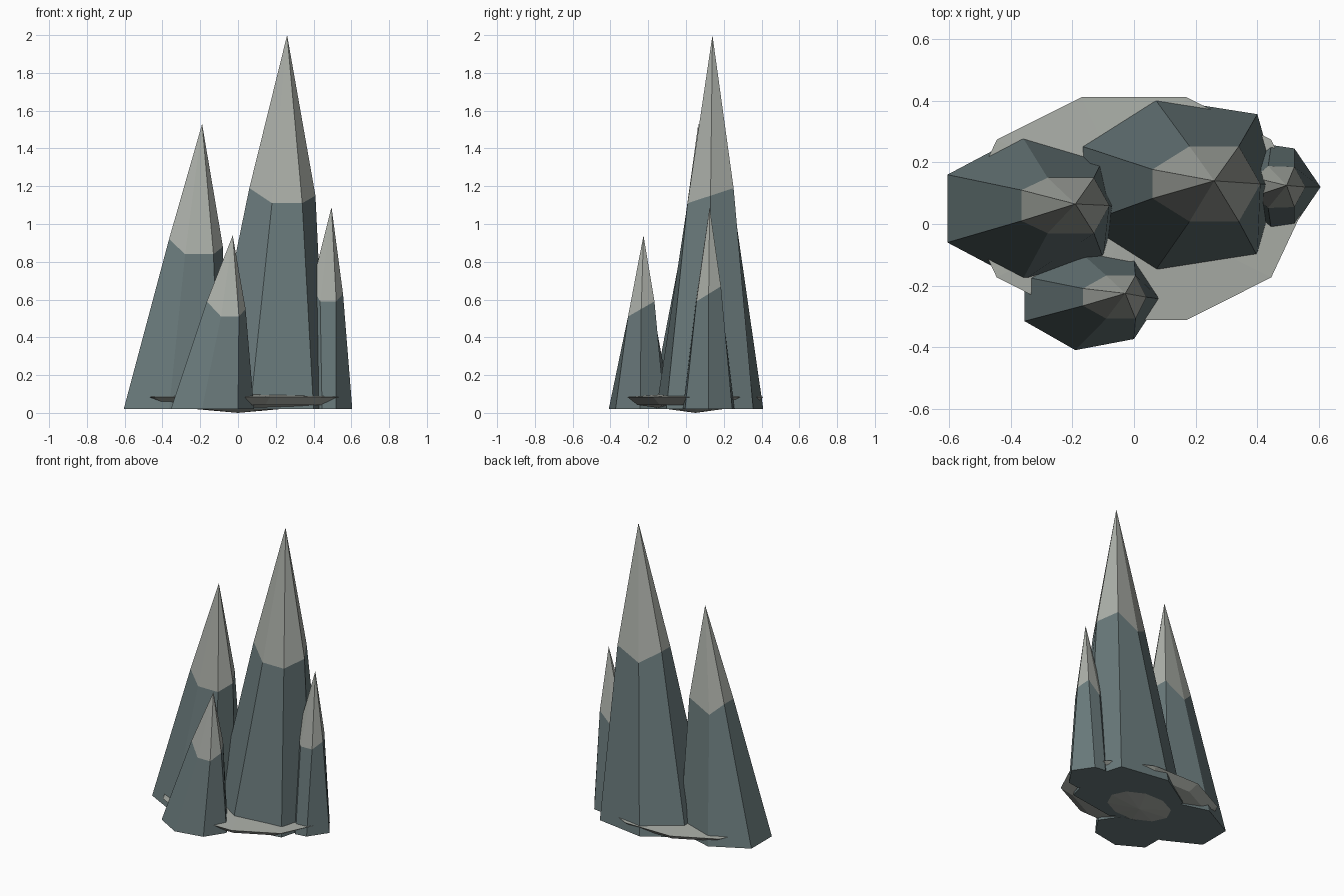
import bpy, bmesh, math

cube = bpy.data.objects.get("Cube")
if cube:
    bpy.data.objects.remove(cube, do_unlink=True)


def make_material(name, rgb):
    mat = bpy.data.materials.new(name)
    mat.use_nodes = True
    color = (*rgb, 1.0)
    mat.diffuse_color = color
    mat.node_tree.nodes["Principled BSDF"].inputs["Base Color"].default_value = color
    return mat


ROCK = make_material("slate grey rock", (0.14, 0.19, 0.195))
PALE = make_material("pale grey stone", (0.40, 0.42, 0.385))


def loft(name, rings, start=None, end=None, pale_from=0):
    """Skin equal rings; close each end with a point, or a flat face if none."""
    bm = bmesh.new()
    loops = [[bm.verts.new(p) for p in ring] for ring in rings]
    count = len(loops[0])
    pairs = [(i, (i + 1) % count) for i in range(count)]
    for level, (low, high) in enumerate(zip(loops, loops[1:])):
        for i, j in pairs:
            face = bm.faces.new((low[i], low[j], high[j], high[i]))
            face.material_index = int(level >= pale_from)
    for tip, loop, level in ((start, loops[0], 0), (end, loops[-1], len(loops) - 1)):
        if tip is None:
            faces = [bm.faces.new(loop)]
        else:
            point = bm.verts.new(tip)
            faces = [bm.faces.new((loop[i], loop[j], point)) for i, j in pairs]
        for face in faces:
            face.material_index = int(level >= pale_from)
    bmesh.ops.recalc_face_normals(bm, faces=bm.faces)
    mesh = bpy.data.meshes.new(name)
    bm.to_mesh(mesh)
    bm.free()
    mesh.materials.append(ROCK)
    mesh.materials.append(PALE)
    obj = bpy.data.objects.new(name, mesh)
    bpy.context.collection.objects.link(obj)
    return obj


def mirrored(half, y):
    """Seven-sided outline from its right tip and three points of one side."""
    back = [(x, y + d) for x, d in half]
    front = [(x, y - d) for x, d in half[:0:-1]]
    return back + front


# The snow line rises and falls the same way round every spire
RISE = [0.04, 0.08, 0.0, 0.08, 0.08, 0.0, 0.0]
GROUND = 0.02


def spire(name, base_y, base, cap_y, cap, cap_z, tip):
    foot = [(x, y, GROUND) for x, y in mirrored(base, base_y)]
    line = [(x, y, cap_z + r) for (x, y), r in zip(mirrored(cap, cap_y), RISE)]
    loft(name, [foot, line], end=tip, pale_from=1)


# Four spires with pale tips
spire("tall_spire",
      0.126, [(0.465, 0), (0.4, 0.23), (0.065, 0.283), (-0.18, 0.13)],
      0.13, [(0.41, 0), (0.34, 0.122), (0.18, 0.122), (0.06, 0.047)],
      1.11, (0.26, 0.14, 2.0))
spire("left_spire",
      0.05, [(-0.055, 0), (-0.1, 0.16), (-0.365, 0.237), (-0.605, 0.11)],
      0.06, [(-0.08, 0), (-0.13, 0.09), (-0.28, 0.09), (-0.365, 0.05)],
      0.84, (-0.19, 0.065, 1.53))
spire("front_spire",
      -0.243, [(0.085, 0), (0, 0.13), (-0.19, 0.166), (-0.355, 0.072)],
      -0.237, [(0.04, 0), (0.005, 0.07), (-0.09, 0.07), (-0.165, 0.028)],
      0.51, (-0.028, -0.225, 0.94))
spire("small_spire",
      0.12, [(0.605, 0), (0.52, 0.125), (0.445, 0.136), (0.35, 0.06)],
      0.12, [(0.556, 0), (0.52, 0.065), (0.435, 0.068), (0.39, 0.03)],
      0.59, (0.495, 0.125, 1.09))


# Low stone slab under the spires
def oval(scale, z):
    angles = [math.tau * i / 10 for i in range(10)]
    return [(0.55 * scale * math.cos(a), 0.05 + 0.38 * scale * math.sin(a), z)
            for a in angles]


loft("ground_slab", [oval(0.85, 0.042), oval(1, 0.085)],
     start=(0, 0.05, 0), end=(0, 0.05, 0.11))
